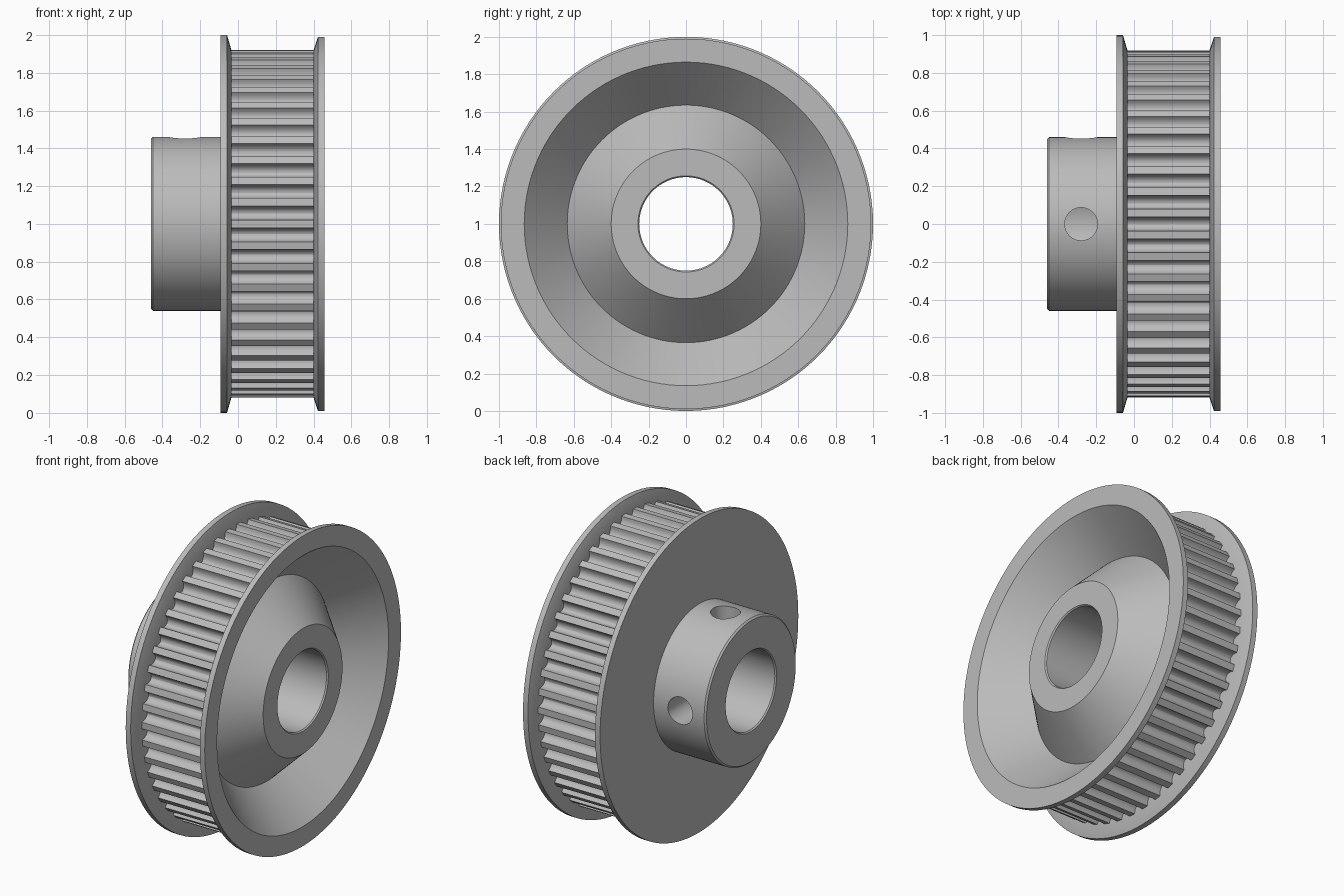
import bpy, bmesh
from math import sin, cos, pi
from mathutils import Matrix, Vector

if "Cube" in bpy.data.objects:
    bpy.data.objects.remove(bpy.data.objects["Cube"], do_unlink=True)

CENTRE = Vector((0, 0, 1))
SEGMENTS = 120
TEETH = 50

metal = bpy.data.materials.new("grey metal")
metal.use_nodes = True
metal.diffuse_color = (0.5, 0.5, 0.5, 1)
metal.node_tree.nodes["Principled BSDF"].inputs["Base Color"].default_value = (0.5, 0.5, 0.5, 1)


def make_object(name, bm):
    mesh = bpy.data.meshes.new(name)
    bm.to_mesh(mesh)
    bm.free()
    mesh.materials.append(metal)
    obj = bpy.data.objects.new(name, mesh)
    bpy.context.collection.objects.link(obj)
    return obj


def on_axis(x, r, a):
    return CENTRE + Vector((x, r * cos(a), r * sin(a)))


def smooth(obj):
    bpy.ops.object.select_all(action='DESELECT')
    obj.select_set(True)
    bpy.context.view_layer.objects.active = obj
    bpy.ops.object.shade_smooth_by_angle(angle=pi / 7)


def lathe(name, profile):
    """Revolve a closed (x, radius) profile around the shaft axis."""
    bm = bmesh.new()
    rings = [[bm.verts.new(on_axis(x, r, 2 * pi * i / SEGMENTS)) for x, r in profile]
             for i in range(SEGMENTS)]
    n = len(profile)
    for i in range(SEGMENTS):
        a, b = rings[i], rings[(i + 1) % SEGMENTS]
        for j in range(n):
            k = (j + 1) % n
            bm.faces.new((a[j], a[k], b[k], b[j]))
    bmesh.ops.recalc_face_normals(bm, faces=bm.faces)
    return make_object(name, bm)


# Core: hub, bore, web and the V-shaped recess on the right
core = lathe("hub_and_web", [
    (-0.46, 0.257), (-0.46, 0.45), (-0.45, 0.46), (-0.093, 0.46),
    (-0.093, 0.77), (-0.035, 0.85), (0.40, 0.85), (0.458, 0.865),
    (0.215, 0.635), (0.458, 0.40), (0.458, 0.257), (0.45, 0.25), (-0.452, 0.25)])

# Set-screw holes: one from the top, one from the back
for direction in (Vector((0, 0, 1)), Vector((0, 1, 0))):
    bm = bmesh.new()
    turn = direction.to_track_quat('Z', 'Y').to_matrix().to_4x4()
    place = Matrix.Translation(CENTRE + Vector((-0.28, 0, 0)) + direction * 0.4)
    bmesh.ops.create_cone(bm, cap_ends=True, segments=40, radius1=0.087,
                          radius2=0.087, depth=0.44, matrix=place @ turn)
    cutter = make_object("screw_hole_cutter", bm)
    cutter.hide_render = True
    mod = core.modifiers.new("screw_hole", 'BOOLEAN')
    mod.operation = 'DIFFERENCE'
    mod.solver = 'EXACT'
    mod.object = cutter
    bpy.context.view_layer.objects.active = core
    bpy.ops.object.modifier_apply(modifier=mod.name)
    bpy.data.objects.remove(cutter, do_unlink=True)
smooth(core)

# Flanges with bevelled inner faces
smooth(lathe("left_flange", [(-0.093, 0.77), (-0.093, 1.0), (-0.058, 1.0),
                             (-0.035, 0.92), (-0.035, 0.85)]))
smooth(lathe("right_flange", [(0.458, 0.865), (0.458, 0.99), (0.423, 0.99),
                              (0.40, 0.92), (0.40, 0.85)]))

# Toothed rim: rounded grooves, the first one at the top
outer, half_width, depth, steps = 0.92, 0.037, 0.052, 10
outline = []
for t in range(TEETH):
    mid = pi / 2 + 2 * pi * t / TEETH
    for s in range(steps + 1):
        u = pi * s / steps
        outline.append((outer - depth * sin(u), mid - half_width / outer * cos(u)))
bm = bmesh.new()
left = [bm.verts.new(on_axis(-0.035, r, a)) for r, a in outline]
right = [bm.verts.new(on_axis(0.40, r, a)) for r, a in outline]
for i in range(len(outline)):
    k = (i + 1) % len(outline)
    bm.faces.new((left[i], left[k], right[k], right[i]))
smooth(make_object("toothed_rim", bm))
